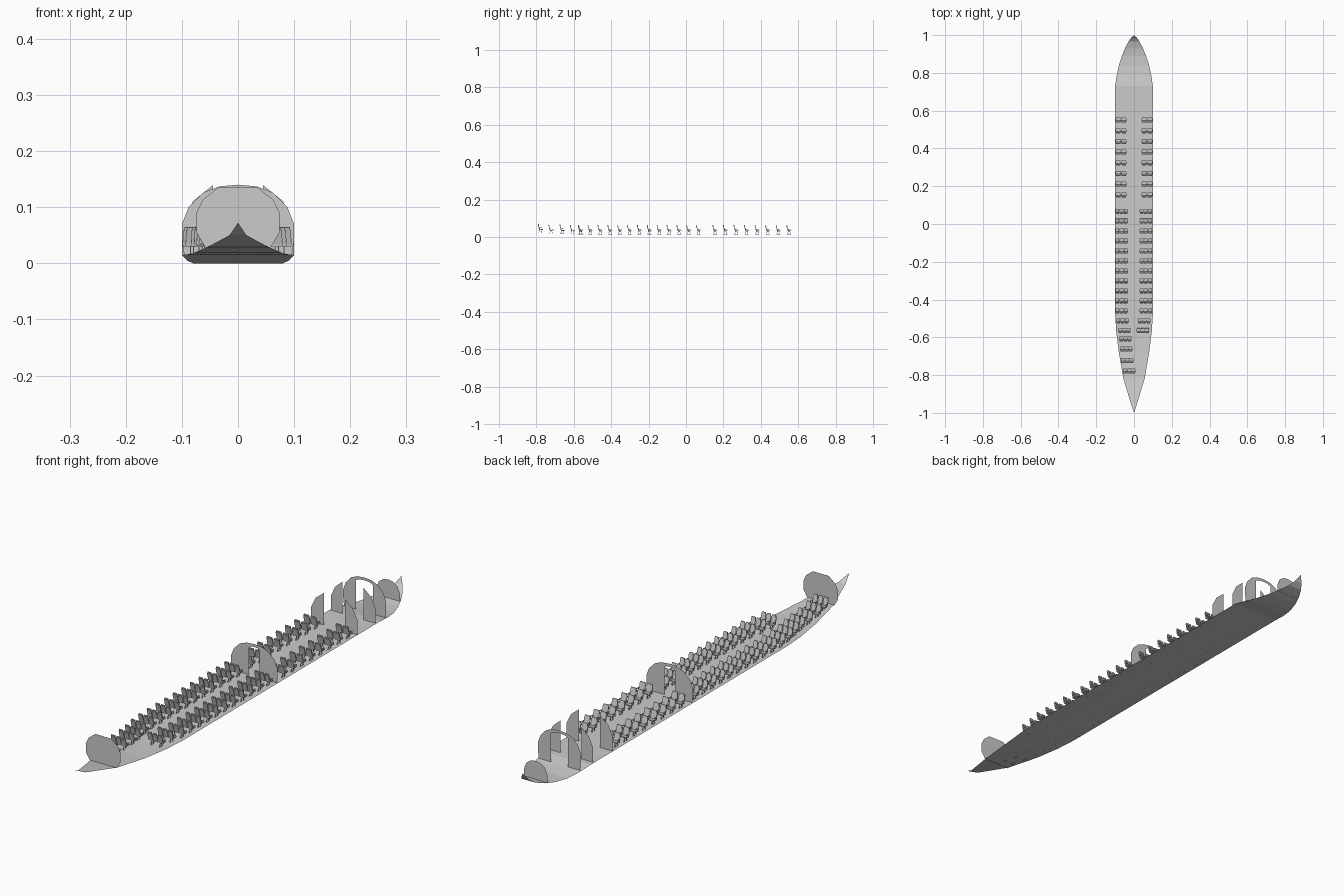
import bpy, bmesh
from mathutils import Matrix, Vector

if "Cube" in bpy.data.objects:
    bpy.data.objects.remove(bpy.data.objects["Cube"])


def make_mesh(name, bm):
    me = bpy.data.meshes.new(name)
    bm.to_mesh(me)
    bm.free()
    return me


def place(name, me, loc=(0, 0, 0)):
    ob = bpy.data.objects.new(name, me)
    ob.location = loc
    bpy.context.collection.objects.link(ob)
    return ob


# Cabin floor: thin sheet lofted through (y, half width, z) stations
stations = [(-0.955, 0.015, 0.05), (-0.82, 0.056, 0.028), (-0.68, 0.08, 0.018),
            (-0.57, 0.094, 0.015), (-0.48, 0.1, 0.015), (0.73, 0.1, 0.015),
            (0.79, 0.091, 0.005), (0.84, 0.08, 0.0), (0.89, 0.064, 0.001),
            (0.93, 0.048, 0.007), (0.965, 0.03, 0.018), (0.985, 0.016, 0.034)]
bm = bmesh.new()
rows = [(bm.verts.new((-w, y, z)), bm.verts.new((w, y, z))) for y, w, z in stations]
for a, b in zip(rows, rows[1:]):
    bm.faces.new((a[0], a[1], b[1], b[0]))
tail = bm.verts.new((0, -1, 0.072))
nose = bm.verts.new((0, 1, 0.06))
bm.faces.new((tail, rows[0][1], rows[0][0]))
bm.faces.new((rows[-1][0], rows[-1][1], nose))
place("cabin_floor", make_mesh("cabin_floor", bm))


# Bulkheads: flat panels in the xz plane, mirrored about x = 0
def bulkhead(name, y, half):
    bm = bmesh.new()
    for s in (1, -1):
        vs = [bm.verts.new((s * x, y, z)) for x, z in half]
        bm.faces.new(vs if s > 0 else vs[::-1])
    bmesh.ops.remove_doubles(bm, verts=bm.verts, dist=1e-5)
    place(name, make_mesh(name, bm))


def partition(door, w, floor):
    return [(door, floor), (w, floor), (w, 0.07), (w * 0.8, 0.111), (door, 0.139)]


def arched(door, w, floor):
    return [(0, 0.129), (door * 0.6, 0.127), (door, 0.12), (door, floor),
            (w * 0.96, floor), (w, 0.04), (w, 0.07), (w * 0.88, 0.1),
            (w * 0.62, 0.126), (w * 0.33, 0.137), (0, 0.14)]


bulkhead("tail_bulkhead", -0.825,
         [(0, 0.028), (0.058, 0.028), (0.074, 0.055), (0.075, 0.088),
          (0.062, 0.114), (0.034, 0.136), (0, 0.136)])
bulkhead("mid_partition", 0.1, arched(0.023, 0.1, 0.015))
bulkhead("front_partition", 0.59, partition(0.045, 0.1, 0.015))
bulkhead("galley_partition", 0.705, partition(0.045, 0.096, 0.015))
bulkhead("cockpit_partition", 0.775, arched(0.037, 0.092, 0.008))
bulkhead("nose_bulkhead", 0.92,
         [(0, 0.005), (0.05, 0.005), (0.05, 0.035), (0.04, 0.06), (0.02, 0.074), (0, 0.077)])


# Seat blocks facing +y
def box(bm, center, size, tilt=0.0):
    m = (Matrix.Translation(Vector(center)) @ Matrix.Rotation(tilt, 4, 'X')
         @ Matrix.Diagonal((*size, 1)))
    bmesh.ops.create_cube(bm, size=1, matrix=m)


def seat_block(name, count, width):
    bm = bmesh.new()
    pitch = width / count
    arm = 0.004 if count == 2 else 0.002
    for i in range(count):
        x = (i - (count - 1) / 2) * pitch
        box(bm, (x, 0.003, 0.0175), (pitch - arm - 0.001, 0.019, 0.004), 0.08)   # cushion
        box(bm, (x, -0.0085, 0.031), (pitch - arm - 0.001, 0.0035, 0.026), 0.25)  # backrest
        box(bm, (x, -0.011, 0.045), (pitch * 0.7, 0.004, 0.008), 0.25)           # headrest
    for i in range(count + 1):
        x = (i - count / 2) * pitch
        x *= (width - arm) / width
        box(bm, (x, 0.0, 0.0265), (arm, 0.016, 0.002))                           # armrest
        box(bm, (x, -0.004, 0.021), (arm * 0.6, 0.003, 0.010))                   # arm post
    for s in (-1, 1):
        x = s * width * 0.28
        box(bm, (x, 0.006, 0.0075), (0.002, 0.002, 0.018), 0.2)                  # front leg
        box(bm, (x, -0.006, 0.0075), (0.002, 0.002, 0.018), -0.4)                # rear leg
        box(bm, (x, 0.0, 0.0), (0.003, 0.02, 0.001))                             # floor rail
    return make_mesh(name, bm)


double = seat_block("double_seat", 2, 0.06)
triple = seat_block("triple_seat", 3, 0.066)
Z = 0.0155

# Front cabin: 8 rows of pairs each side
for i in range(8):
    y = 0.155 + i * 0.0565
    place("double_seat_left", double, (-0.069, y, Z))
    place("double_seat_right", double, (0.069, y, Z))

# Rear cabin: rows of three, last ones following the taper
for i in range(13):
    y = 0.068 - i * 0.0527
    place("triple_seat_right", triple, ({11: 0.054, 12: 0.047}.get(i, 0.063), y, Z))
    if i < 12:
        place("triple_seat_left", triple, (-0.061 if i == 11 else -0.066, y, Z))
for x, y, dz in [(-0.051, -0.562, 0), (-0.046, -0.607, 0.001), (-0.041, -0.662, 0.002),
                 (-0.036, -0.722, 0.004), (-0.026, -0.778, 0.007)]:
    place("triple_seat_left", triple, (x, y, Z + dz))
